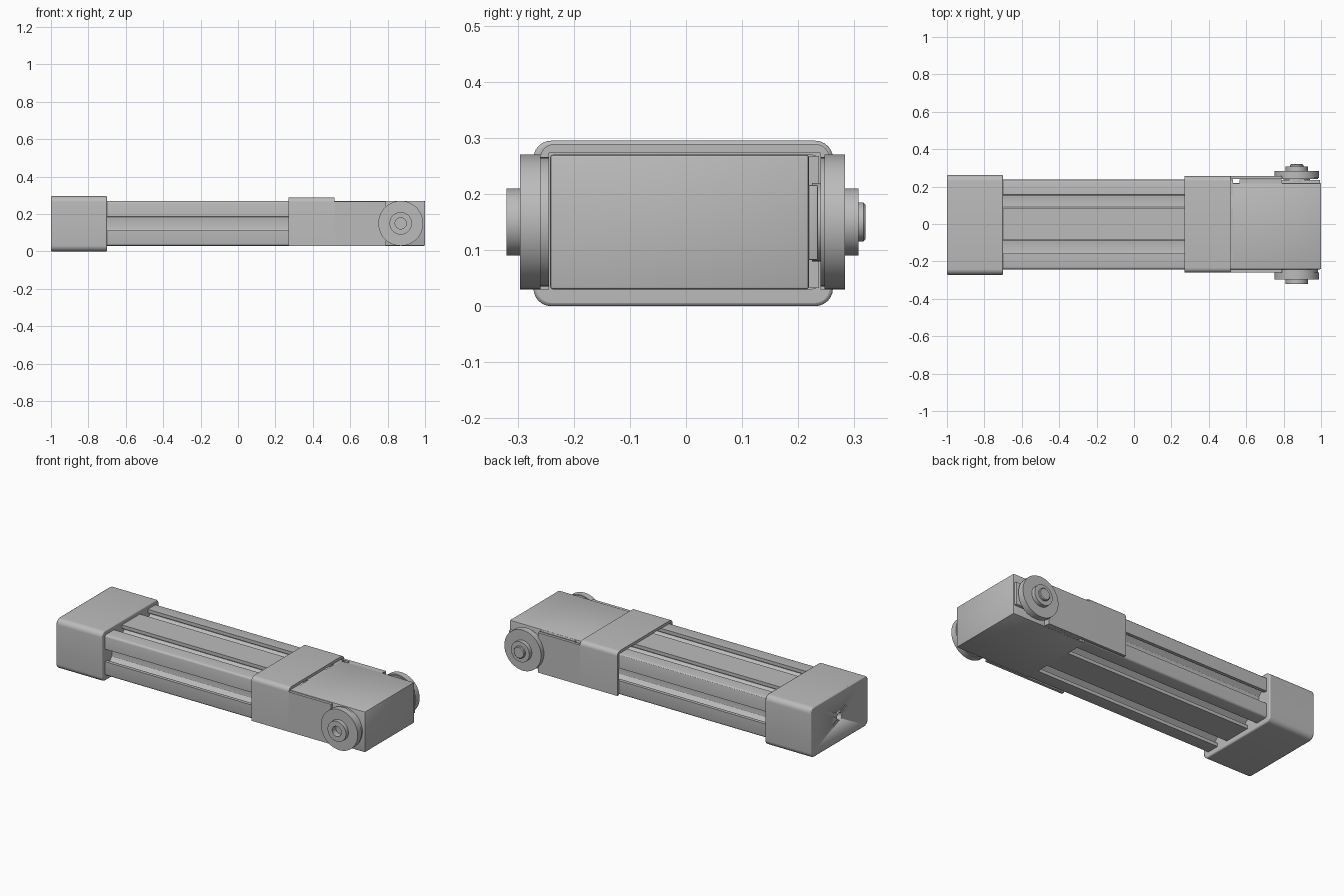
import bpy, bmesh, math
from mathutils import Vector, Matrix

cube = bpy.data.objects.get("Cube")
if cube:
    bpy.data.objects.remove(cube, do_unlink=True)

grey = bpy.data.materials.new("plain_grey")
grey.use_nodes = True
GREY = (0.5, 0.5, 0.5, 1)
grey.diffuse_color = GREY
grey.node_tree.nodes["Principled BSDF"].inputs["Base Color"].default_value = GREY


def finish(name, bm):
    """Turn a bmesh into a shaded object."""
    bmesh.ops.recalc_face_normals(bm, faces=bm.faces)
    mesh = bpy.data.meshes.new(name)
    bm.to_mesh(mesh)
    bm.free()
    obj = bpy.data.objects.new(name, mesh)
    bpy.context.collection.objects.link(obj)
    mesh.materials.append(grey)
    bpy.ops.object.select_all(action='DESELECT')
    obj.select_set(True)
    bpy.context.view_layer.objects.active = obj
    bpy.ops.object.shade_smooth_by_angle(angle=math.radians(30))
    return obj


def extrude_x(name, profile, x0, x1):
    """Sweep a (y, z) outline from x0 to x1."""
    bm = bmesh.new()
    face = bm.faces.new([bm.verts.new((x0, y, z)) for y, z in profile])
    made = bmesh.ops.extrude_face_region(bm, geom=[face])["geom"]
    moved = [v for v in made if isinstance(v, bmesh.types.BMVert)]
    bmesh.ops.translate(bm, verts=moved, vec=(x1 - x0, 0, 0))
    return finish(name, bm)


def box(name, lo, hi, bevel=0):
    bm = bmesh.new()
    bmesh.ops.create_cube(bm, size=1)
    lo, hi = Vector(lo), Vector(hi)
    for v in bm.verts:
        v.co = [(a + b) / 2 + c * (b - a) for a, b, c in zip(lo, hi, v.co)]
    if bevel:
        bmesh.ops.bevel(bm, geom=bm.edges[:], offset=bevel, segments=2,
                        profile=0.5, affect='EDGES')
    return finish(name, bm)


def lathe_y(name, profile):
    """Spin an (r, y) outline around the wheel axle."""
    bm = bmesh.new()
    verts = [bm.verts.new((r, y, 0)) for r, y in profile]
    edges = [bm.edges.new(pair) for pair in zip(verts, verts[1:])]
    bmesh.ops.spin(bm, geom=verts + edges, cent=(0, 0, 0), axis=(0, 1, 0),
                   angle=math.tau, steps=48)
    bmesh.ops.remove_doubles(bm, verts=bm.verts, dist=0.0001)
    bmesh.ops.translate(bm, verts=bm.verts, vec=(AXLE_X, 0, MID_Z))
    return finish(name, bm)


def arc(cy, cz, r, start, steps=6):
    """Quarter circle, anticlockwise from a start angle in degrees."""
    angles = [math.radians(start + 90 * i / steps) for i in range(steps + 1)]
    return [(cy + r * math.cos(a), cz + r * math.sin(a)) for a in angles]


def rounded_rect(y0, y1, z0, z1, r):
    return (arc(y1 - r, z0 + r, r, -90) + arc(y1 - r, z1 - r, r, 0)
            + arc(y0 + r, z1 - r, r, 90) + arc(y0 + r, z0 + r, r, 180))


AXLE_X, MID_Z = 0.87, 0.15
Y0, Y1, Z0, Z1 = -0.242, 0.237, 0.03, 0.27   # beam and head section

# Slotted beam: one T-slot on each side, two on the top and bottom
SLOT = [(-0.037, 0), (-0.037, 0.02), (-0.06, 0.02), (-0.06, 0.035),
        (-0.03, 0.062), (0, 0.066)]
SLOT += [(-s, d) for s, d in reversed(SLOT[:-1])]
R = 0.012
outline = arc(Y1 - R, Z0 + R, R, -90, 3)
outline += [(Y1 - d, MID_Z + s) for s, d in SLOT]
outline += arc(Y1 - R, Z1 - R, R, 0, 3)
outline += [(c - s, Z1 - d) for c in (0.12, -0.122) for s, d in SLOT]
outline += arc(Y0 + R, Z1 - R, R, 90, 3)
outline += [(Y0 + d, MID_Z - s) for s, d in SLOT]
outline += arc(Y0 + R, Z0 + R, R, 180, 3)
outline += [(c + s, Z0 + d) for c in (-0.122, 0.12) for s, d in SLOT]
extrude_x("slotted_beam", outline, -0.72, 0.53)

# End cap with softened rims and a bolt hole
cap = extrude_x("end_cap", rounded_rect(-0.272, 0.262, 0, 0.295, 0.032), -1, -0.7)
bm = bmesh.new()
bm.from_mesh(cap.data)
rim = [e for e in bm.edges if abs(e.verts[0].co.x - e.verts[1].co.x) < 0.001]
bmesh.ops.bevel(bm, geom=rim, offset=0.006, segments=2, profile=0.5, affect='EDGES')
bm.to_mesh(cap.data)
bm.free()
bm = bmesh.new()
bmesh.ops.create_cone(bm, cap_ends=True, segments=32, radius1=0.022, radius2=0.022,
                      depth=0.16, matrix=Matrix.Translation((-1, -0.005, MID_Z))
                      @ Matrix.Rotation(math.pi / 2, 4, 'Y'))
cutter = finish("bolt_hole_cutter", bm)
cutter.hide_render = True
cutter.hide_viewport = True
cut = cap.modifiers.new("bolt_hole", 'BOOLEAN')
cut.object = cutter
cut.solver = 'EXACT'

# Folded bracket: bent sheet over the beam, open underneath
B0, B1, T, TOP = -0.26, 0.256, 0.016, 0.289
BEND = 0.026
outer = arc(B1 - BEND, TOP - BEND, BEND, 0) + arc(B0 + BEND, TOP - BEND, BEND, 90)
inner = [(B0 + T, Z0), (B0 + T, TOP - T), (B1 - T, TOP - T), (B1 - T, Z0)]
extrude_x("folded_bracket", [(B1, Z0)] + outer + [(B0, Z0)] + inner, 0.27, 0.515)

# Side arms carrying the wheels
for name, y in (("front_arm", B0), ("back_arm", B1 - T)):
    box(name, (0.51, y, Z0), (0.79, y + T, Z1 - 0.004))
    lathe_y(name + "_end", [(0, y), (0.115, y), (0.115, y + T), (0, y + T)])

# Head block, stepped in at its back corners
box("head_block", (0.515, Y0, Z0), (1, 0.219, Z1), 0.005)
box("head_back_panel", (0.565, 0.2, Z0 + 0.002), (0.79, Y1, Z1 - 0.002))
box("head_back_rib", (0.7, 0.2, 0.082), (0.995, 0.235, 0.216), 0.003)

# Wheels: hollow hub in front, pin through the back hub
lathe_y("front_wheel", [(0, -0.25), (0.07, -0.25), (0.07, -0.259), (0.12, -0.259),
                        (0.12, -0.296), (0.06, -0.296), (0.06, -0.32),
                        (0.03, -0.32), (0.03, -0.285), (0, -0.285)])
lathe_y("back_wheel", [(0, 0.225), (0.07, 0.225), (0.07, 0.247), (0.12, 0.247),
                       (0.12, 0.283), (0.06, 0.283), (0.06, 0.307),
                       (0.035, 0.307), (0.035, 0.316), (0.031, 0.32), (0, 0.32)])
